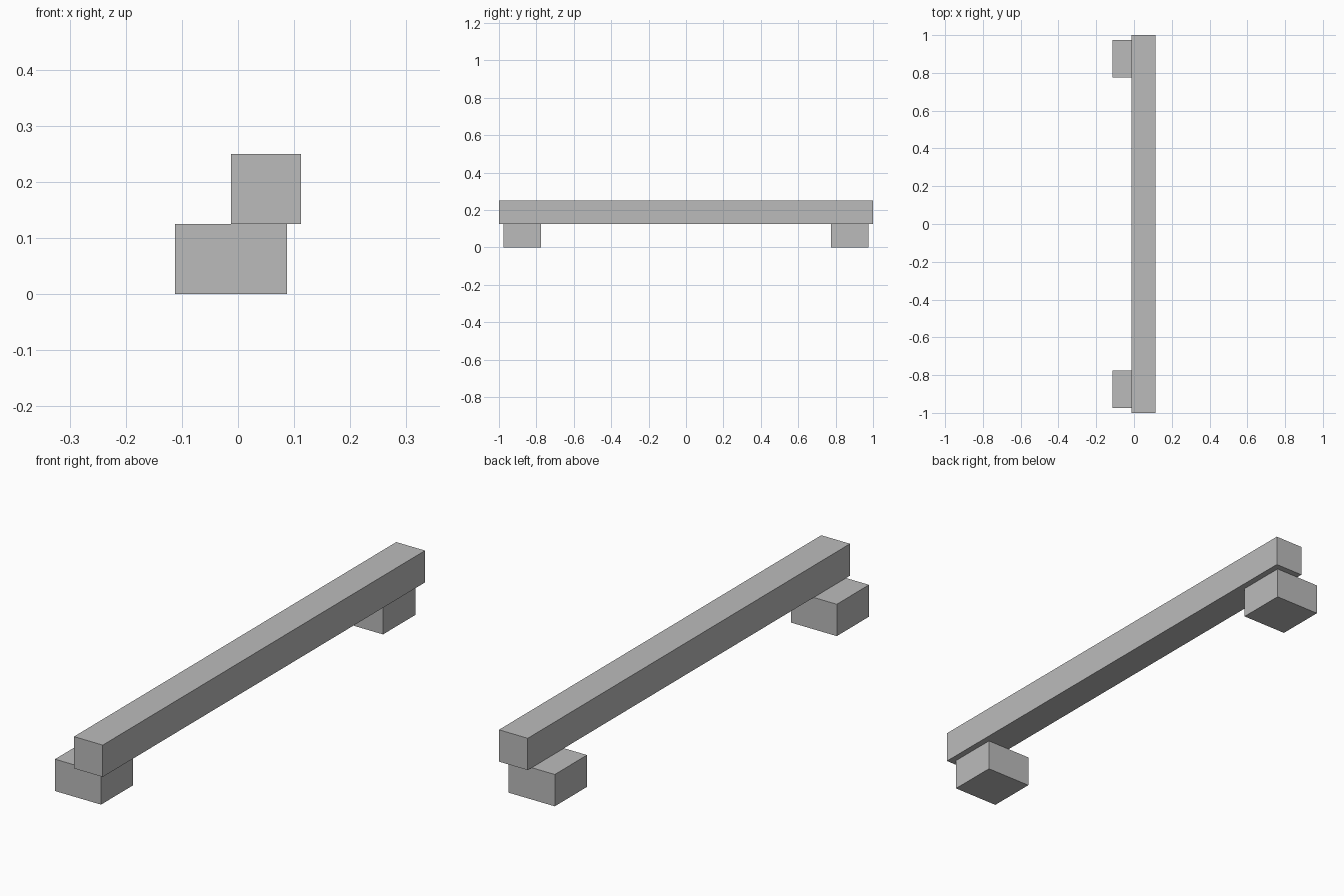
import bpy

cube = bpy.data.objects.get("Cube")
if cube:
    bpy.data.objects.remove(cube, do_unlink=True)

# Single plain grey material
grey = bpy.data.materials.new("plain_grey")
grey.use_nodes = True
colour = (0.5, 0.5, 0.5, 1)
grey.diffuse_color = colour
grey.node_tree.nodes["Principled BSDF"].inputs["Base Color"].default_value = colour


def box(name, centre, size):
    bpy.ops.mesh.primitive_cube_add(size=1, location=centre)
    obj = bpy.context.object
    obj.name = name
    obj.scale = size
    bpy.ops.object.transform_apply(location=False, rotation=False, scale=True)
    obj.data.materials.append(grey)
    return obj


THICK = 0.125

# Long square rail resting on the blocks
box("rail", (0.05, 0, THICK * 1.5), (THICK, 2, THICK))

# Support blocks, one near each end, offset to the right
for name, side in (("front_block", -1), ("back_block", 1)):
    box(name, (-0.0125, side * 0.875, THICK / 2), (0.2, 0.2, THICK))
